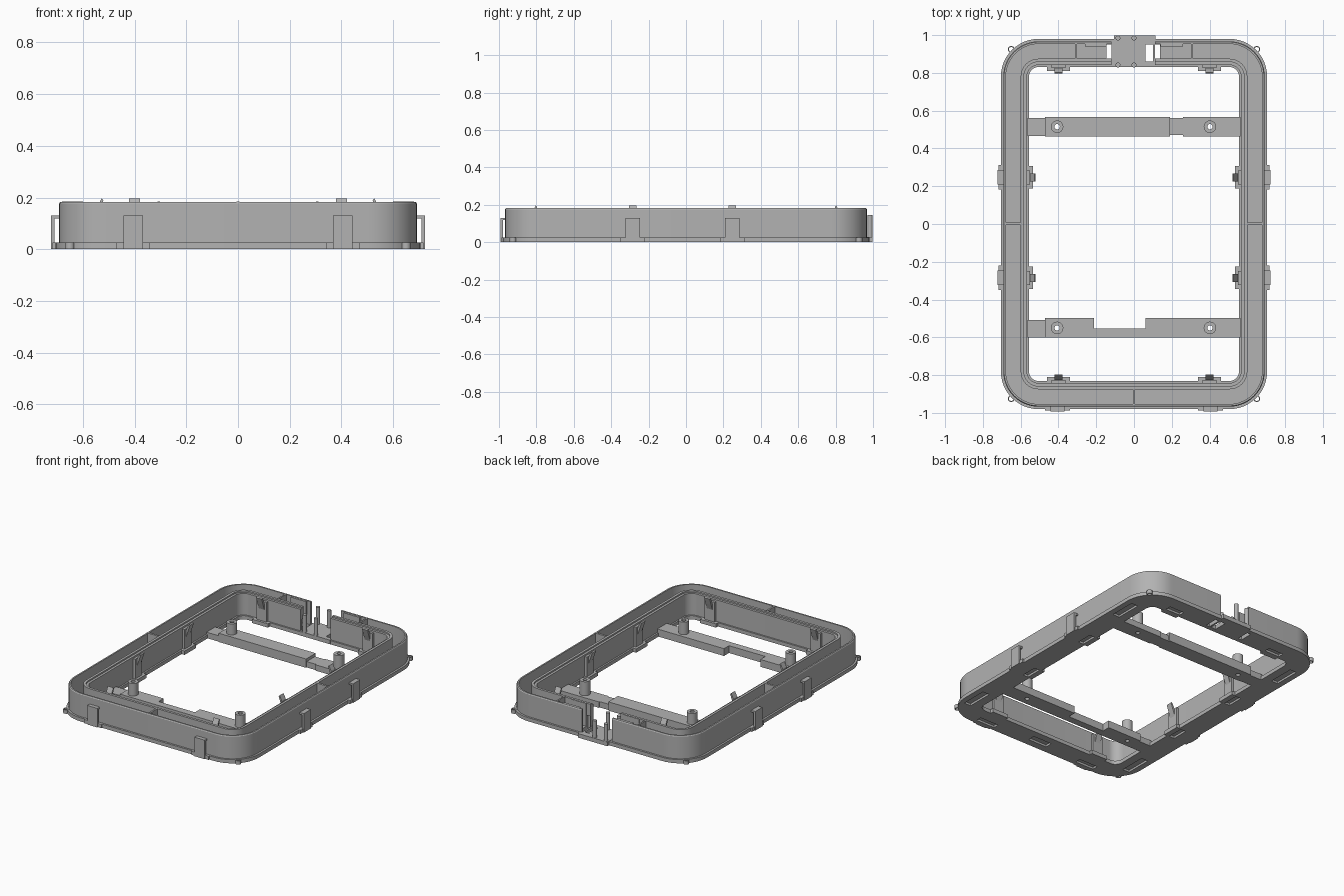
import bpy, bmesh, math
from mathutils import Vector

if "Cube" in bpy.data.objects:
    bpy.data.objects.remove(bpy.data.objects["Cube"])

grey = bpy.data.materials.new("mid grey")
grey.diffuse_color = (0.45, 0.45, 0.45, 1)
grey.use_nodes = True
grey.node_tree.nodes["Principled BSDF"].inputs["Base Color"].default_value = grey.diffuse_color


def finish(bm, name, smooth=False):
    bmesh.ops.recalc_face_normals(bm, faces=bm.faces)
    me = bpy.data.meshes.new(name)
    bm.to_mesh(me)
    bm.free()
    ob = bpy.data.objects.new(name, me)
    bpy.context.collection.objects.link(ob)
    me.materials.append(grey)
    if smooth:
        bpy.ops.object.select_all(action='DESELECT')
        ob.select_set(True)
        bpy.context.view_layer.objects.active = ob
        bpy.ops.object.shade_smooth_by_angle(angle=math.radians(30))
    return ob


def boxes(name, items):
    """One object from boxes given as x0, x1, y0, y1, z0, z1."""
    bm = bmesh.new()
    for x0, x1, y0, y1, z0, z1 in items:
        for v in bmesh.ops.create_cube(bm, size=1)['verts']:
            v.co = ((x0 + x1) / 2 + v.co.x * (x1 - x0),
                    (y0 + y1) / 2 + v.co.y * (y1 - y0),
                    (z0 + z1) / 2 + v.co.z * (z1 - z0))
    return finish(bm, name)


def prism(name, pts, z0, z1):
    bm = bmesh.new()
    f = bm.faces.new([bm.verts.new((x, y, z0)) for x, y in pts])
    top = bmesh.ops.extrude_face_region(bm, geom=[f])['geom']
    for v in top:
        if isinstance(v, bmesh.types.BMVert):
            v.co.z = z1
    return finish(bm, name)


def lathe(name, x, y, prof, n=24):
    """Closed (radius, z) profile turned around a vertical axis."""
    bm = bmesh.new()
    rings = [[bm.verts.new((x + r * math.cos(2 * math.pi * i / n),
                            y + r * math.sin(2 * math.pi * i / n), z)) for r, z in prof]
             for i in range(n)]
    sweep(bm, rings)
    return finish(bm, name, True)


def sweep(bm, rings):
    n, m = len(rings), len(rings[0])
    for i in range(n):
        a, b = rings[i], rings[(i + 1) % n]
        for j in range(m):
            k = (j + 1) % m
            bm.faces.new((a[j], b[j], b[k], a[k]))


def cut(ob, cutter):
    m = ob.modifiers.new("cut", 'BOOLEAN')
    m.operation, m.object, m.solver = 'DIFFERENCE', cutter, 'EXACT'
    bpy.ops.object.select_all(action='DESELECT')
    ob.select_set(True)
    bpy.context.view_layer.objects.active = ob
    bpy.ops.object.modifier_apply(modifier=m.name)
    bpy.data.objects.remove(cutter)


# Channel frame: base, outer wall and stepped inner wall swept round a rounded rectangle
W, L, R = 0.705, 0.98, 0.20
section = [(0, 0), (0, .025), (.013, .025), (.013, .176), (.017, .182), (.027, .182),
           (.027, .025), (.105, .025), (.105, .182), (.122, .182), (.122, .172),
           (.138, .172), (.138, .025), (.149, .025), (.149, 0)]
bm = bmesh.new()
rings = []
for q, (sx, sy) in enumerate([(1, 1), (-1, 1), (-1, -1), (1, -1)]):
    for i in range(13):
        a = math.pi / 2 * (q + i / 12)
        rings.append([bm.verts.new((sx * (W - R) + (R - d) * math.cos(a),
                                    sy * (L - R) + (R - d) * math.sin(a), z))
                      for d, z in section])
sweep(bm, rings)
frame = finish(bm, "channel_frame", True)

# Rear gap and floor openings
cut(frame, boxes("gap_cutter", [(-.118, .11, .7, 1.1, .025, .3)]))
cut(frame, boxes("opening_cutter", [(-.145, -.118, .86, .95, -.1, .1),
                                    (.062, .10, .86, .95, -.1, .1),
                                    (.112, .138, .86, .95, -.1, .1)]))

# Shallow pockets under the base
pockets = []
for s in (-1, 1):
    for y in (-.75, .68):
        pockets.append((s * .64 - .025, s * .64 + .025, y - .09, y + .09, -.1, .014))
    pockets.append((s * .4 - .07, s * .4 + .07, -.955, -.915, -.1, .014))
    pockets.append((s * .4 - .055, s * .4 + .055, .85, .89, -.1, .014))
    for y in (-.285, .247):
        pockets.append((s * .59 - .02, s * .59 + .02, y - .055, y + .055, -.1, .014))
pockets.append((-.07, .07, -.93, -.88, -.1, .014))
cut(frame, boxes("pocket_cutter", pockets))

# Ribs across the channel
ribs = []
for s in (-1, 1):
    ribs.append((s * .64 - .04, s * .64 + .04, -.006, .008, .02, .184))
    ribs.append((s * .307 - .005, s * .307 + .005, .87, .957, .02, .184))
ribs.append((-.006, .006, -.957, -.87, .02, .184))
boxes("channel_ribs", ribs)

# Liner blocks beside the rear gap
boxes("rear_liners", [(-.26, -.145, .862, .878, .02, .18), (-.26, -.145, .94, .956, .02, .18),
                      (.14, .26, .862, .878, .02, .18), (.14, .26, .94, .956, .02, .18)])

# Rear bridge plate and its pins
boxes("bridge_plate", [(-.105, .062, .83, .998, 0, .028), (.062, .115, .83, .86, 0, .028),
                       (.062, .115, .965, .998, 0, .028)])
for x in (-.085, 0):
    for y in (.842, .984):
        lathe("bridge_pin", x, y, [(.001, .02), (.013, .02), (.013, .145), (.001, .145)], 16)


def clip(name, base, out, parts, arm=None):
    """Boxes in a local frame: half width, near/far along 'out', z range."""
    out = Vector(out)
    side = Vector((-out.y, out.x))
    items = []
    for w, n, f, z0, z1 in parts:
        a = Vector(base) + out * n - side * w
        b = Vector(base) + out * f + side * w
        items.append((min(a.x, b.x), max(a.x, b.x), min(a.y, b.y), max(a.y, b.y), z0, z1))
    boxes(name, items)
    if arm:
        bm = bmesh.new()
        ends = []
        for s in (-1, 1):
            ends.append([bm.verts.new((*(Vector(base) + out * d + side * s * .021), z))
                         for d, z in arm])
        n = len(arm)
        bm.faces.new(ends[0])
        bm.faces.new(ends[1])
        for j in range(n):
            k = (j + 1) % n
            bm.faces.new((ends[0][j], ends[1][j], ends[1][k], ends[0][k]))
        finish(bm, "latch_arm")


# Outer clips: foot tab with an upright plate; inner clips: tab, plate and leaning latch
outer = [(.065, -.01, .012, 0, .025), (.038, .004, .018, 0, .13), (.038, -.016, .012, .118, .13)]
inner = [(.06, -.01, .022, 0, .026), (.037, -.012, .006, 0, .16)]
latch = [(.004, .10), (.02, .145), (.035, .19), (.028, .196), (.012, .165), (.0, .13)]
for s in (-1, 1):
    for y in (-.285, .247):
        clip("outer_clip", (s * .705, y), (s, 0), outer)
        clip("inner_clip", (s * .556, y), (-s, 0), inner, latch)
    clip("outer_clip", (s * .405, -.975), (0, -1), outer)
    for t in (-1, 1):
        clip("inner_clip", (s * .4, t * .831), (0, -t), inner, latch)
        # Corner eyelets
        lathe("corner_eyelet", s * .65, t * .925,
              [(.012, 0), (.018, 0), (.018, .026), (.012, .026)], 20)

# Rear cross bar
bars = [boxes("rear_bar", [(-.565, -.47, .467, .56, 0, .04), (-.47, .19, .463, .567, 0, .06),
                           (.19, .26, .47, .56, 0, .04), (.26, .565, .463, .567, 0, .04)])]

# Front cross bar with a notch
bars.append(prism("front_bar", [(-.47, -.60), (.565, -.60), (.565, -.498), (.062, -.498),
                                (.062, -.552), (-.213, -.552), (-.213, -.498), (-.47, -.498)], 0, .05))
bars.append(boxes("front_bar_end", [(-.565, -.47, -.60, -.507, 0, .04)]))

# Hollow screw posts standing on the bars
for x in (-.407, .402):
    for y in (.515, -.55):
        for b in bars[:2]:
            if b.name.startswith("rear") == (y > 0):
                bm = bmesh.new()
                bmesh.ops.create_cone(bm, cap_ends=True, segments=24, radius1=.014,
                                      radius2=.014, depth=.3)
                bmesh.ops.translate(bm, verts=bm.verts, vec=(x, y, 0))
                cut(b, finish(bm, "hole_cutter"))
        lathe("screw_post", x, y, [(.014, .02), (.033, .02), (.033, .135), (.014, .135)])
